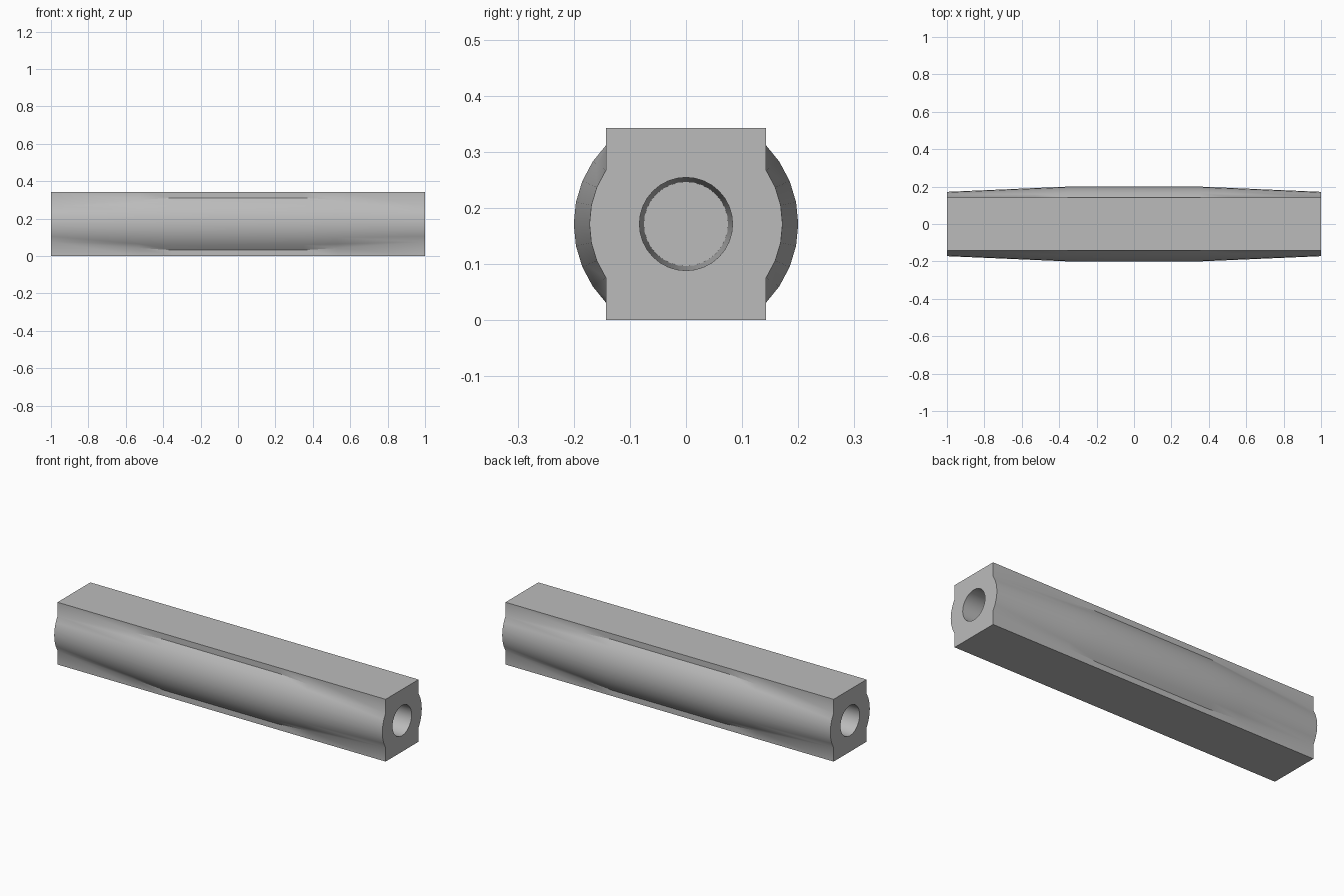
import bpy, bmesh
from math import acos, cos, sin, pi, radians

cube = bpy.data.objects.get("Cube")
if cube:
    bpy.data.objects.remove(cube)

HALF_Y = 0.143            # half width of the square bar
MID_Z = 0.1715            # height of the axis, half the bar's height
STEP = pi / 16            # 32-sided barrel and bores
R_MID = 0.2
R_END = HALF_Y / cos(3 * STEP)
X_MID, X_CREASE = 0.35, 0.53
BORE_DEPTH = 0.8

grey = bpy.data.materials.new("light_grey")
grey.use_nodes = True
colour = (0.5, 0.5, 0.5, 1)
grey.diffuse_color = colour
grey.node_tree.nodes["Principled BSDF"].inputs["Base Color"].default_value = colour

bm = bmesh.new()


def barrel_radius(x):
    t = max(0, abs(x) - X_MID) / (1 - X_MID)
    return R_MID + (R_END - R_MID) * t


def bar_section(x):
    """Square bar outline with a barrel arc bulging from each side."""
    r = barrel_radius(x)
    a = acos(HALF_Y / r)
    angles = [-a] + [i * STEP for i in range(-3, 4)] + [a]
    side = [(HALF_Y, -MID_Z)] + [(r * cos(t), r * sin(t)) for t in angles] + [(HALF_Y, MID_Z)]
    loop = side + [(-y, z) for y, z in reversed(side)]
    return [bm.verts.new((x, y, z + MID_Z)) for y, z in loop]


def circle(x, r):
    return [bm.verts.new((x, r * cos(i * STEP), MID_Z + r * sin(i * STEP))) for i in range(32)]


def bridge(a, b):
    n = len(a)
    for i in range(n):
        j = (i + 1) % n
        bm.faces.new((a[i], a[j], b[j], b[i]))


# Bar with tapered barrel sides
stations = (-1, -X_CREASE, -X_MID, X_MID, X_CREASE, 1)
sections = [bar_section(x) for x in stations]
for first, second in zip(sections, sections[1:]):
    bridge(first, second)

# Tapered blind bore in each end
for s in (-1, 1):
    mouth = circle(s, 0.083)
    floor = circle(s * (1 - BORE_DEPTH), 0.075)
    bridge(mouth, floor)
    bm.faces.new(floor)

# End faces around the bores
bmesh.ops.remove_doubles(bm, verts=bm.verts, dist=0.0005)
for s in (-1, 1):
    rim = [e for e in bm.edges if e.is_boundary and all(v.co.x * s > 0.99 for v in e.verts)]
    bmesh.ops.triangle_fill(bm, use_beauty=True, use_dissolve=False, edges=rim, normal=(s, 0, 0))
bmesh.ops.recalc_face_normals(bm, faces=bm.faces)

# Smooth shading: the barrel's crease fades out toward the ends
for f in bm.faces:
    f.smooth = True
for e in bm.edges:
    middle = (e.verts[0].co + e.verts[1].co) / 2
    on_end = any(abs(f.normal.x) > 0.9 for f in e.link_faces)
    angle = e.calc_face_angle(0)
    fading = abs(middle.x) > X_CREASE and angle < radians(50) and not on_end
    e.smooth = fading or angle < radians(30)

mesh = bpy.data.meshes.new("barrel_bar")
bm.to_mesh(mesh)
bm.free()
mesh.materials.append(grey)
bar = bpy.data.objects.new("barrel_bar", mesh)
bpy.context.scene.collection.objects.link(bar)
